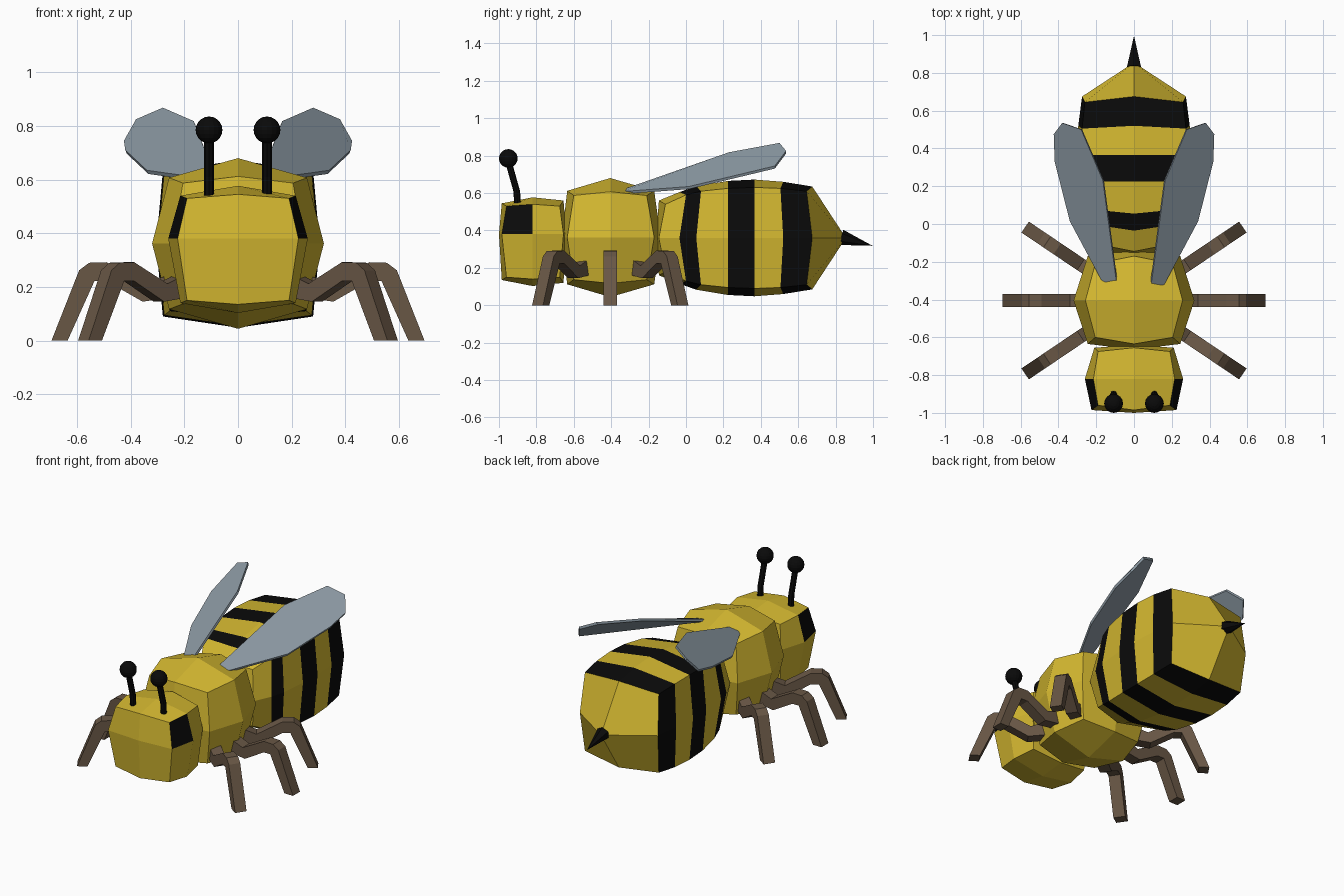
import bpy, bmesh, math
from mathutils import Vector, Matrix

if "Cube" in bpy.data.objects:
    bpy.data.objects.remove(bpy.data.objects["Cube"], do_unlink=True)


def material(name, rgb):
    m = bpy.data.materials.new(name)
    m.use_nodes = True
    m.diffuse_color = (*rgb, 1)
    m.node_tree.nodes["Principled BSDF"].inputs["Base Color"].default_value = (*rgb, 1)
    return m


YELLOW = material("yellow", (0.66, 0.48, 0.03))
BLACK = material("black", (0.003, 0.003, 0.003))
BROWN = material("brown", (0.14, 0.095, 0.06))
GREY = material("wing grey", (0.27, 0.33, 0.38))


def finish(name, bm, *mats):
    bmesh.ops.recalc_face_normals(bm, faces=bm.faces[:])
    me = bpy.data.meshes.new(name)
    bm.to_mesh(me)
    bm.free()
    for m in mats:
        me.materials.append(m)
    ob = bpy.data.objects.new(name, me)
    bpy.context.collection.objects.link(ob)
    return ob


def body(name, zc, lift, front, rings, back, is_black):
    """Eight-sided loft along y; ring = corner y, mid y, corner w/h, mid w/h."""
    bm = bmesh.new()
    loops = []
    for yc, ym, a, h, A, H in rings:
        pts = [(A, ym, lift), (a, yc, h), (0, ym, H), (-a, yc, h),
               (-A, ym, lift), (-a, yc, -h), (0, ym, -H), (a, yc, -h)]
        loops.append([bm.verts.new((x, y, zc + z)) for x, y, z in pts])
    for i, (p, q) in enumerate(zip(loops, loops[1:])):
        for k in range(8):
            n = (k + 1) % 8
            f = bm.faces.new((p[k], p[n], q[n], q[k]))
            f.material_index = int(is_black(i, k))
    for y, loop in ((front, loops[0]), (back, loops[-1])):
        c = bm.verts.new((0, y, zc + lift))
        for k in range(0, 8, 2):
            bm.faces.new((c, loop[k], loop[k + 1], loop[(k + 2) % 8]))
    return finish(name, bm, YELLOW, BLACK)


# Head with eyes on the upper front side faces
body("head", 0.34, 0.04, -1.0, [
    (-0.96, -0.985, 0.19, 0.19, 0.225, 0.205),
    (-0.82, -0.82, 0.215, 0.20, 0.26, 0.237),
    (-0.675, -0.655, 0.19, 0.19, 0.21, 0.22)], -0.64,
    lambda i, k: i == 0 and k in (0, 3))

# Thorax
body("thorax", 0.362, 0, -0.665, [
    (-0.60, -0.635, 0.205, 0.225, 0.245, 0.25),
    (-0.405, -0.405, 0.257, 0.245, 0.32, 0.318),
    (-0.21, -0.17, 0.205, 0.225, 0.245, 0.25)], -0.135,
    lambda i, k: False)

# Striped abdomen
body("abdomen", 0.36, 0, -0.16, [
    (-0.11, -0.145, 0.18, 0.18, 0.21, 0.20),
    (0.0, -0.035, 0.235, 0.23, 0.26, 0.245),
    (0.08, 0.055, 0.255, 0.25, 0.285, 0.277),
    (0.225, 0.225, 0.275, 0.265, 0.30, 0.305),
    (0.365, 0.365, 0.28, 0.27, 0.305, 0.312),
    (0.505, 0.52, 0.275, 0.265, 0.295, 0.30),
    (0.645, 0.675, 0.26, 0.25, 0.275, 0.275)], 0.855,
    lambda i, k: i in (1, 3, 5))

# Stinger
base, tip = Vector((0, 0.83, 0.363)), Vector((0, 0.997, 0.318))
bm = bmesh.new()
axis = tip - base
turn = axis.to_track_quat("Z", "Y").to_matrix().to_4x4()
bmesh.ops.create_cone(bm, cap_ends=True, segments=6, radius1=0.042, radius2=0,
                      depth=axis.length,
                      matrix=Matrix.Translation((base + tip) / 2) @ turn)
finish("stinger", bm, BLACK)

# Legs: one side profile (distance from centre, height), turned about the thorax
PROFILE = [(0.19, 0.24), (0.26, 0.245), (0.34, 0.212), (0.49, 0.292), (0.555, 0.29),
           (0.592, 0.262), (0.695, 0), (0.635, 0), (0.535, 0.222), (0.49, 0.222),
           (0.355, 0.145), (0.19, 0.17)]


def leg(name, angle):
    bm = bmesh.new()
    f = bm.faces.new([bm.verts.new((r, -0.035, z)) for r, z in PROFILE])
    ext = bmesh.ops.extrude_face_region(bm, geom=[f])["geom"]
    bmesh.ops.translate(bm, vec=(0, 0.07, 0),
                        verts=[v for v in ext if isinstance(v, bmesh.types.BMVert)])
    if not any(f.is_valid and f.calc_center_median().y < -0.034 for f in bm.faces):
        bm.faces.new([v for v in bm.verts if v.co.y < 0])
    bm.transform(Matrix.Translation((0, -0.405, 0)) @ Matrix.Rotation(math.radians(angle), 4, "Z"))
    finish(name, bm, BROWN)


for label, a in (("front", -34), ("middle", 0), ("back", 34)):
    leg(label + "_leg_left", a)
    leg(label + "_leg_right", 180 - a)

# Wings: thin tilted plates
OUTLINE = [(0.09, -0.33, 0.622), (0.15, -0.34, 0.608), (0.34, 0.015, 0.635),
           (0.42, 0.33, 0.71), (0.425, 0.475, 0.745), (0.38, 0.535, 0.825),
           (0.28, 0.50, 0.868), (0.165, 0.23, 0.818)]


def wing(name, side):
    bm = bmesh.new()
    top = [bm.verts.new((side * x, y, z)) for x, y, z in OUTLINE]
    low = [bm.verts.new((side * (x - 0.006), y, z - 0.014)) for x, y, z in OUTLINE]
    bm.faces.new(top)
    bm.faces.new(low[::-1])
    for k in range(len(top)):
        n = (k + 1) % len(top)
        bm.faces.new((top[k], low[k], low[n], top[n]))
    finish(name, bm, GREY)


# Antennae: bent stalk with a ball on the end
def antenna(name, side):
    x = side * 0.108
    bm = bmesh.new()
    path = [(-0.898, 0.50), (-0.905, 0.61), (-0.95, 0.77)]
    loops = []
    for y, z in path:
        loops.append([bm.verts.new((x + 0.018 * math.cos(t * math.pi / 4),
                                    y + 0.018 * math.sin(t * math.pi / 4), z))
                      for t in range(8)])
    for p, q in zip(loops, loops[1:]):
        for k in range(8):
            n = (k + 1) % 8
            bm.faces.new((p[k], p[n], q[n], q[k]))
    bm.faces.new(loops[0])
    bm.faces.new(loops[-1])
    bmesh.ops.create_uvsphere(bm, u_segments=16, v_segments=10, radius=0.05,
                              matrix=Matrix.Translation((x, -0.95, 0.785)))
    finish(name, bm, BLACK)


for label, s in (("left", 1), ("right", -1)):
    wing("wing_" + label, s)
    antenna("antenna_" + label, s)
